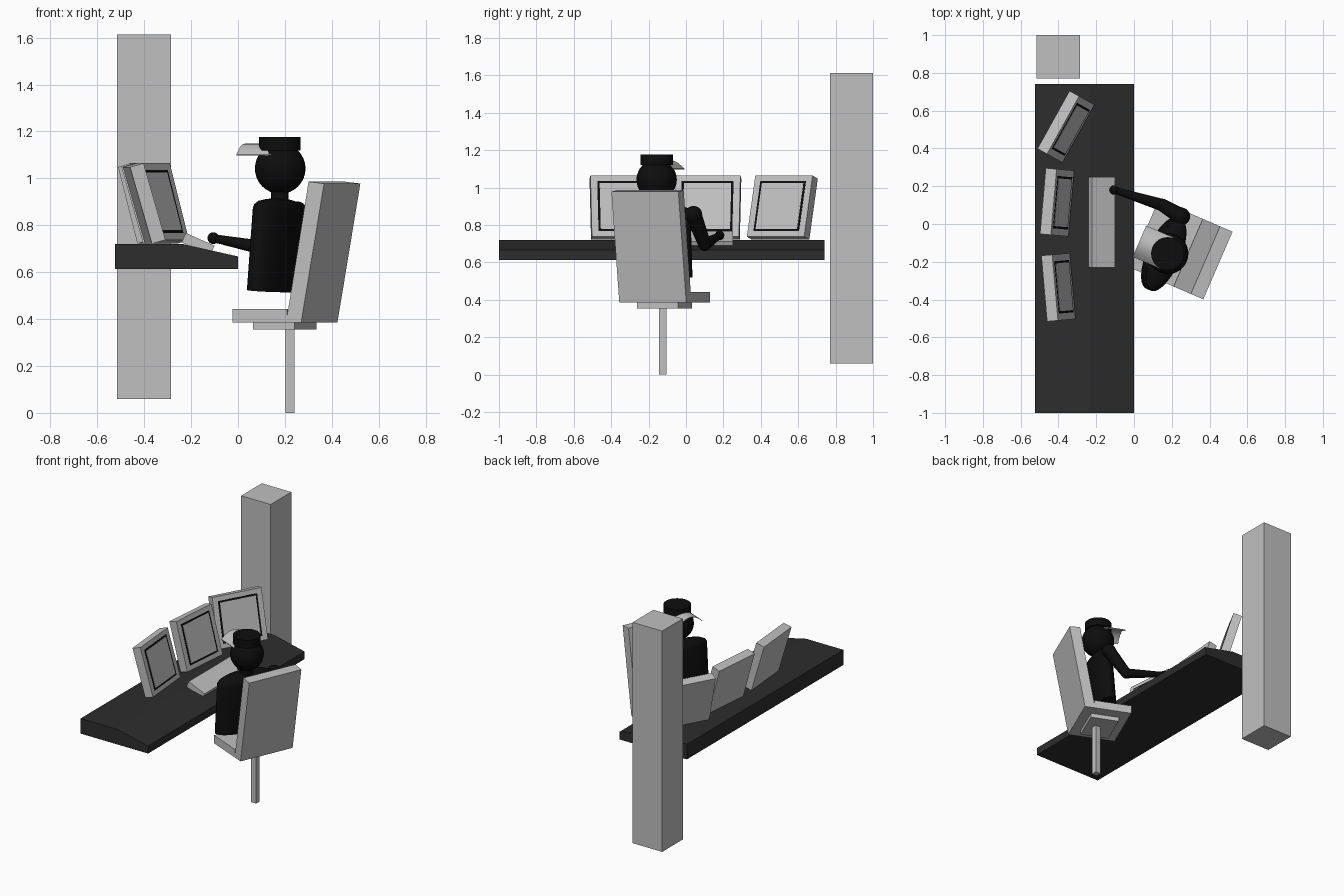
import bpy, bmesh, math
from mathutils import Matrix, Vector

if "Cube" in bpy.data.objects:
    bpy.data.objects.remove(bpy.data.objects["Cube"])


def material(name, value):
    m = bpy.data.materials.new(name)
    m.diffuse_color = (value, value, value, 1)
    m.use_nodes = True
    m.node_tree.nodes["Principled BSDF"].inputs["Base Color"].default_value = m.diffuse_color
    return m


LIGHT = material("light grey", 0.53)
DARK = material("charcoal", 0.026)
BLACK = material("black", 0.004)


def rot(deg, axis):
    return Matrix.Rotation(math.radians(deg), 4, axis)


def finish(name, bm, mat, matrix=Matrix(), smooth=False):
    bmesh.ops.transform(bm, matrix=matrix, verts=bm.verts)
    bmesh.ops.recalc_face_normals(bm, faces=bm.faces)
    me = bpy.data.meshes.new(name)
    bm.to_mesh(me)
    bm.free()
    me.materials.append(mat)
    ob = bpy.data.objects.new(name, me)
    bpy.context.collection.objects.link(ob)
    if smooth:
        bpy.ops.object.select_all(action='DESELECT')
        ob.select_set(True)
        bpy.context.view_layer.objects.active = ob
        bpy.ops.object.shade_smooth_by_angle(angle=math.radians(40))
    return ob


def box(name, lo, hi, mat, matrix=Matrix()):
    bm = bmesh.new()
    bmesh.ops.create_cube(bm, size=1)
    for v in bm.verts:
        v.co = [lo[i] + (v.co[i] + 0.5) * (hi[i] - lo[i]) for i in range(3)]
    return finish(name, bm, mat, matrix)


def prism(name, profile, y0, y1, mat, matrix=Matrix()):
    # extrude an x-z profile along y
    bm = bmesh.new()
    f = bm.faces.new([bm.verts.new((x, y0, z)) for x, z in profile])
    new = bmesh.ops.extrude_face_region(bm, geom=[f])["geom"]
    for v in new:
        if isinstance(v, bmesh.types.BMVert):
            v.co.y = y1
    return finish(name, bm, mat, matrix)


def ball(name, centre, r, mat):
    bm = bmesh.new()
    bmesh.ops.create_uvsphere(bm, u_segments=32, v_segments=16, radius=r)
    return finish(name, bm, mat, Matrix.Translation(centre), True)


def limb(name, a, b, ra, rb, mat):
    a, b = Vector(a), Vector(b)
    bm = bmesh.new()
    bmesh.ops.create_cone(bm, cap_ends=True, segments=32, radius1=ra, radius2=rb,
                          depth=(b - a).length)
    q = (b - a).to_track_quat('Z', 'Y').to_matrix().to_4x4()
    return finish(name, bm, mat, Matrix.Translation((a + b) / 2) @ q, True)


# desk and pillar
prism("desk", [(-0.525, 0.614), (0, 0.614), (0, 0.667), (-0.235, 0.72), (-0.525, 0.72)],
      -1, 0.74, DARK)
box("pillar", (-0.515, 0.77, 0.06), (-0.285, 1.0, 1.613), LIGHT)

# keyboard
box("keyboard", (-0.067, -0.24, -0.022), (0.067, 0.24, 0.022), LIGHT,
    Matrix.Translation((-0.17, 0.01, 0.72)) @ rot(24, 'Y'))

# three monitors tilted back, each with a black surround and a screen
for label, x, y, yaw in (("left", -0.40, -0.335, 5), ("middle", -0.407, 0.115, -5),
                         ("right", -0.36, 0.515, -29)):
    m = Matrix.Translation((x, y, 0.893)) @ rot(yaw, 'Z') @ rot(-16, 'Y')
    for part, w, h, x0, x1, mat in (("frame", 0.175, 0.17, -0.03, 0.03, LIGHT),
                                    ("surround", 0.139, 0.139, 0.028, 0.0315, BLACK),
                                    ("screen", 0.127, 0.127, 0.030, 0.033, LIGHT)):
        box(f"{label}_monitor_{part}", (x0, -w, -h), (x1, w, h), mat, m)

# swivel chair: local x points to the rear
TURN = rot(-23.4, 'Z')
CHAIR = Matrix.Translation((0.225, -0.125, 0)) @ TURN
box("chair_post", (0.203, -0.144, 0), (0.242, -0.104, 0.36), LIGHT)
box("seat_mount", (-0.123, -0.119, 0.355), (0.069, 0.119, 0.386), LIGHT, CHAIR)
box("seat", (-0.187, -0.195, 0.385), (0.068, 0.195, 0.442), LIGHT, CHAIR)
prism("chair_back", [(0.0625, 0.385), (0.1325, 0.385), (0.239, 0.978), (0.167, 0.986)],
      -0.195, 0.195, LIGHT, CHAIR)

# torso: oval column with a domed top
bm = bmesh.new()
rings = []
N = 40
for r, z in ((1, 0), (1, 0.352), (0.95, 0.368), (0.8, 0.382), (0.5, 0.391), (0.2, 0.395)):
    rings.append([bm.verts.new((0.077 * r * math.cos(i * math.tau / N),
                                0.204 * r * math.sin(i * math.tau / N), z))
                  for i in range(N)])
for a, b in zip(rings, rings[1:]):
    for i in range(N):
        j = (i + 1) % N
        bm.faces.new((a[i], a[j], b[j], b[i]))
bm.faces.new(rings[0])
bm.faces.new(rings[-1])
finish("torso", bm, BLACK,
       Matrix.Translation((0.145, -0.155, 0.52)) @ TURN @ rot(4.5, 'Y'), True)

# head, neck and cap
HX, HY = 0.18, -0.157
limb("neck", (HX - 0.002, HY, 0.88), (HX - 0.002, HY, 0.97), 0.038, 0.038, BLACK)
ball("head", (HX, HY, 1.042), 0.108, BLACK)
limb("cap", (HX - 0.002, HY, 1.12), (HX - 0.002, HY, 1.176), 0.0875, 0.0875, BLACK)

# arched cap brim
arc = [(-0.09 + 0.18 * i / 10) for i in range(11)]
top = [(v, 1.148 - 0.047 * (v / 0.09) ** 2) for v in arc]
outline = top + [(v, z - 0.004) for v, z in reversed(top)]
bm = bmesh.new()
front = [bm.verts.new((-0.165, v, z)) for v, z in outline]
back = [bm.verts.new((0, v, z)) for v, z in outline]
n = len(outline)
for i in range(n):
    j = (i + 1) % n
    bm.faces.new((front[i], front[j], back[j], back[i]))
for ring in (front, back):
    for i in range(10):
        bm.faces.new((ring[i], ring[i + 1], ring[n - 2 - i], ring[n - 1 - i]))
finish("cap_brim", bm, LIGHT, Matrix.Translation((HX, HY, 0)) @ TURN, True)

# arm reaching to the keyboard
shoulder, elbow, hand = (0.25, 0.04, 0.855), (0.15, 0.10, 0.695), (-0.105, 0.18, 0.745)
ball("shoulder", shoulder, 0.047, BLACK)
limb("upper_arm", shoulder, elbow, 0.044, 0.034, BLACK)
ball("elbow", elbow, 0.034, BLACK)
limb("forearm", elbow, hand, 0.033, 0.017, BLACK)
ball("hand", hand, 0.025, BLACK)
